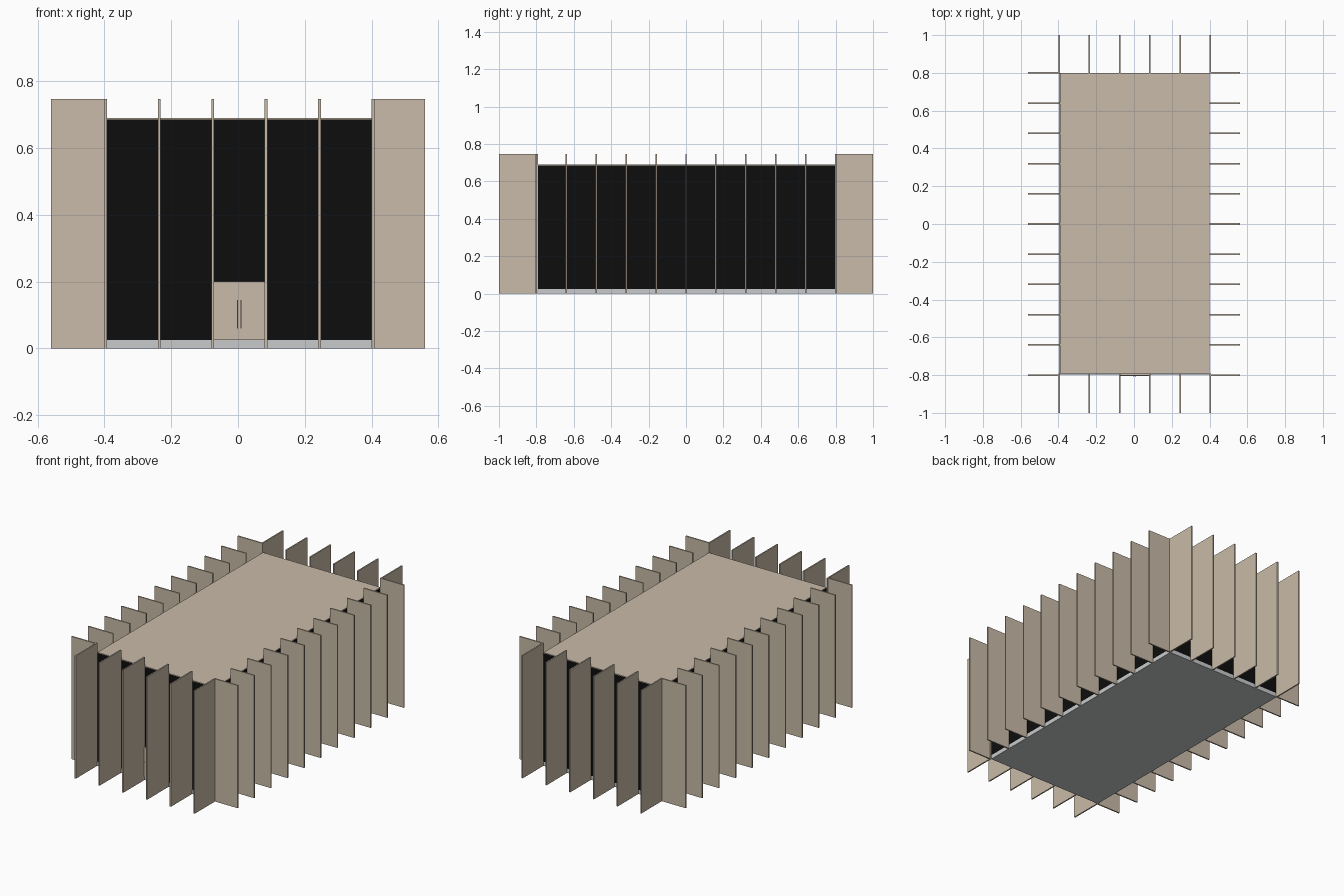
import bpy

if "Cube" in bpy.data.objects:
    bpy.data.objects.remove(bpy.data.objects["Cube"])

def material(name, rgb):
    m = bpy.data.materials.new(name)
    m.diffuse_color = (*rgb, 1)
    m.use_nodes = True
    m.node_tree.nodes["Principled BSDF"].inputs["Base Color"].default_value = m.diffuse_color
    return m

STONE = material("tan stone", (0.584, 0.497, 0.392))
GLASS = material("black glass", (0.004, 0.004, 0.004))
BASE = material("light grey", (0.58, 0.59, 0.60))

def box(name, x, y, z, mat):
    """Box from (min, max) pairs."""
    (x0, x1), (y0, y1), (z0, z1) = x, y, z
    v = [(a, b, c) for a in (x0, x1) for b in (y0, y1) for c in (z0, z1)]
    f = [(0, 1, 3, 2), (4, 6, 7, 5), (0, 4, 5, 1), (2, 3, 7, 6), (0, 2, 6, 4), (1, 5, 7, 3)]
    me = bpy.data.meshes.new(name)
    me.from_pydata(v, [], f)
    me.materials.append(mat)
    ob = bpy.data.objects.new(name, me)
    bpy.context.collection.objects.link(ob)
    return ob

T, H = 0.008, 0.747   # fin thickness and height

# Core: plinth, dark glazed walls, roof slab
box("plinth", (-0.396, 0.4), (-0.796, 0.8), (0, 0.025), BASE)
box("glass_walls", (-0.392, 0.4), (-0.792, 0.8), (0.025, 0.686), GLASS)
box("roof", (-0.392, 0.4), (-0.792, 0.8), (0.686, 0.69), STONE)

# Fins along both long sides
for i in range(11):
    y = -0.804 + 0.16 * i
    for side, x in (("left", (-0.56, -0.392)), ("right", (0.4, 0.56))):
        box(f"{side}_fin_{i}", x, (y, y + T), (0, H), STONE)

# Fins along front and back
for i in range(6):
    x = -0.4 + 0.16 * i
    for side, y in (("front", (-1, -0.792)), ("back", (0.8, 1))):
        box(f"{side}_fin_{i}", (x, x + T), y, (0, H), STONE)

# Entrance door between the middle front fins, with handles
box("door", (-0.072, 0.08), (-0.802, -0.792), (0.025, 0.2), STONE)
box("door_rail", (-0.072, 0.08), (-0.804, -0.802), (0.109, 0.112), STONE)
for i, x in enumerate((-0.003, 0.008)):
    box(f"door_handle_{i}", (x, x + 0.003), (-0.81, -0.802), (0.06, 0.145), STONE)
